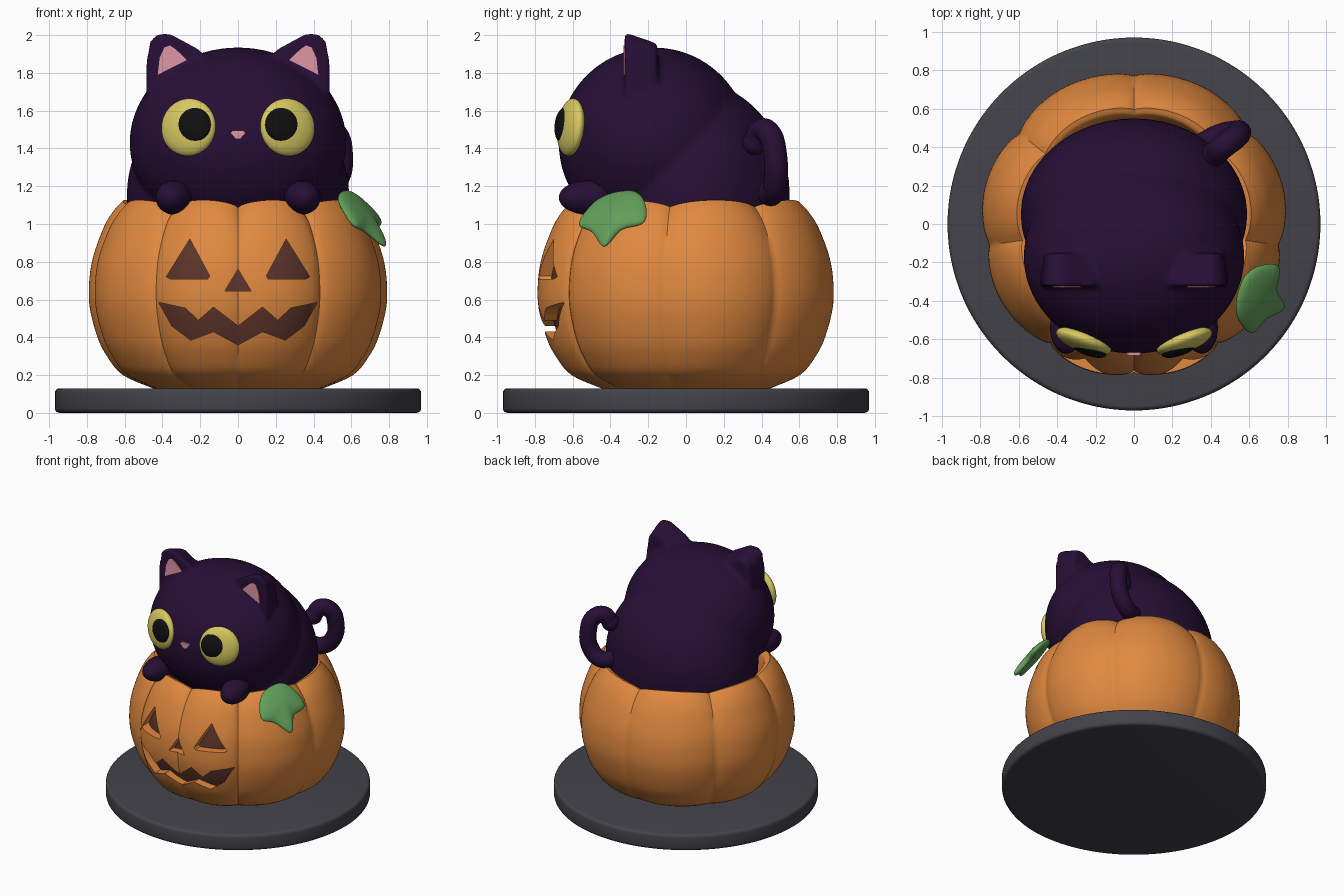
import bpy, bmesh, math
from mathutils import Matrix, Vector
from math import radians as rad

if "Cube" in bpy.data.objects:
    bpy.data.objects.remove(bpy.data.objects["Cube"])


def mat(name, r, g, b):
    m = bpy.data.materials.new(name)
    m.diffuse_color = (r, g, b, 1)
    m.use_nodes = True
    m.node_tree.nodes["Principled BSDF"].inputs["Base Color"].default_value = m.diffuse_color
    return m


ORANGE = mat("pumpkin orange", 0.75, 0.25, 0.05)
BROWN = mat("carving brown", 0.11, 0.035, 0.023)
PURPLE = mat("cat dark purple", 0.02, 0.0045, 0.036)
YELLOW = mat("eye yellow", 0.68, 0.58, 0.12)
BLACK = mat("pupil black", 0.005, 0.005, 0.005)
PINK = mat("ear pink", 0.73, 0.31, 0.38)
GREEN = mat("leaf green", 0.12, 0.34, 0.10)
GREY = mat("base grey", 0.055, 0.055, 0.068)


def make(name, bm, material):
    bmesh.ops.recalc_face_normals(bm, faces=bm.faces)
    me = bpy.data.meshes.new(name)
    bm.to_mesh(me)
    bm.free()
    ob = bpy.data.objects.new(name, me)
    bpy.context.collection.objects.link(ob)
    me.materials.append(material)
    return ob


def finish(ob, angle=40):
    """Bake modifiers or curves, then smooth shade."""
    bpy.ops.object.select_all(action='DESELECT')
    ob.select_set(True)
    bpy.context.view_layer.objects.active = ob
    bpy.ops.object.convert(target='MESH')
    bpy.ops.object.shade_smooth_by_angle(angle=rad(angle))
    return ob


def ball(bm, loc, scale, rot=Matrix(), seg=48):
    m = Matrix.Translation(loc) @ rot @ Matrix.Diagonal((*scale, 1))
    bmesh.ops.create_uvsphere(bm, u_segments=seg, v_segments=seg // 2, radius=1, matrix=m)


def prism(bm, front, y0, y1, back=None):
    """Extrude an x-z outline along y."""
    a = [bm.verts.new((x, y0, z)) for x, z in front]
    b = [bm.verts.new((x, y1, z)) for x, z in (back or front)]
    n = len(a)
    bm.faces.new(a)
    bm.faces.new(b[::-1])
    for i in range(n):
        bm.faces.new((a[i], b[i], b[(i + 1) % n], a[(i + 1) % n]))


def flip(pts, s):
    return [(x * s, z) for x, z in pts]


def spline(pts, n):
    """Catmull-Rom through 2D points."""
    p = [Vector(q) for q in pts]
    p = [2 * p[0] - p[1]] + p + [2 * p[-1] - p[-2]]
    out = []
    for i in range(1, len(p) - 2):
        a, b, c, d = p[i - 1:i + 3]
        for k in range(n):
            t = k / n
            out.append(0.5 * (2 * b + (c - a) * t + (2 * a - 5 * b + 4 * c - d) * t * t
                              + (3 * b - a - 3 * c + d) * t ** 3))
    return out + [p[-2]]


# base disc
bm = bmesh.new()
bmesh.ops.create_cone(bm, cap_ends=True, segments=128, radius1=0.97, radius2=0.97, depth=0.13,
                      matrix=Matrix.Translation((0, 0, 0.065)))
base = make("base_disc", bm, GREY)
bv = base.modifiers.new("bevel", 'BEVEL')
bv.width, bv.segments = 0.025, 4
finish(base)

# pumpkin: lobed hollow shell
GROOVES = [-90, -55, -8, 38, 90, 142, 188, 235, 270]


def pumpkin_point(r, z, deg):
    i = max(k for k in range(8) if GROOVES[k] <= deg)
    g0, g1 = GROOVES[i], GROOVES[i + 1]
    dip = 1 - max(0, math.sin(math.pi * (deg - g0) / (g1 - g0))) ** 0.6
    near_mid = min(abs(deg - g) for g in (-90, 90, 270)) < 18
    f = 1.01 - (0.035 if near_mid else 0.055) * dip
    z -= 0.04 * dip * max(0, min(1, (z - 0.85) / 0.25))
    return (r * f * math.cos(rad(deg)), r * f * math.sin(rad(deg)), z)


outer = spline([(0.44, 0.125), (0.61, 0.2), (0.695, 0.3), (0.745, 0.4), (0.785, 0.55), (0.79, 0.68),
                (0.77, 0.82), (0.71, 0.99), (0.655, 1.08), (0.61, 1.127)], 4)
inner = spline([(0.61, 1.127), (0.575, 1.11), (0.56, 1.05), (0.55, 0.95)], 3)[1:]
profile = outer + inner
N = 216
bm = bmesh.new()
rings = [[bm.verts.new(pumpkin_point(r, z, -90 + 360 * k / N)) for k in range(N)] for r, z in profile]
for a, b in zip(rings, rings[1:]):
    for k in range(N):
        bm.faces.new((a[k], a[(k + 1) % N], b[(k + 1) % N], b[k]))
bm.faces.new(rings[0])
bm.faces.new(rings[-1])
pumpkin = make("pumpkin_shell", bm, ORANGE)

# carved face cutters
eye = [(0.255, 0.92), (0.38, 0.72), (0.36, 0.71), (0.16, 0.71), (0.15, 0.725)]
nose = [(0, 0.76), (0.07, 0.645), (-0.07, 0.645)]
upper = [(0.42, 0.585), (0.28, 0.555), (0.21, 0.49), (0.13, 0.56)]
lower = [(0.13, 0.43), (0.25, 0.385), (0.35, 0.46)]
mouth = (upper + [(0, 0.46)] + flip(upper[::-1], -1)
         + flip(lower[::-1], -1) + [(0, 0.36)] + lower)
bm = bmesh.new()
for shape in (eye, flip(eye, -1), nose, mouth):
    prism(bm, shape, -1.0, -0.5)
cutter = make("face_cutter", bm, ORANGE)
cutter.hide_render = True
bo = pumpkin.modifiers.new("carve", 'BOOLEAN')
bo.operation, bo.solver, bo.object = 'DIFFERENCE', 'EXACT', cutter
finish(pumpkin, 35)
bpy.data.objects.remove(cutter)

# brown floor of the carving, inside the wall
bm = bmesh.new()
rows = [[bm.verts.new(pumpkin_point(r - 0.065, z, (-90 + d) % 360 if d < 0 else -90 + d))
         for d in range(-44, 45, 2)] for r, z in outer if 0.28 < z < 1.0]
for a, b in zip(rows, rows[1:]):
    for k in range(len(a) - 1):
        bm.faces.new((a[k], a[k + 1], b[k + 1], b[k]))
finish(make("carving_floor", bm, BROWN), 80)

# cat: head, body and ears fused into one soft form
ear = [(0.17, 1.72), (0.19, 1.92), (0.28, 1.97), (0.36, 2.015), (0.42, 2.015), (0.47, 1.97),
       (0.49, 1.84), (0.49, 1.68)]
ear_back = [(0.335 + (x - 0.335) * 0.85, z if z < 1.8 else z - 0.06) for x, z in ear]
bm = bmesh.new()
ball(bm, (0, -0.17, 1.43), (0.575, 0.505, 0.505))
ball(bm, (0, 0.05, 1.15), (0.59, 0.5, 0.6))
for s in (1, -1):
    prism(bm, flip(ear, s), -0.325, -0.15, flip(ear_back, s))
bmesh.ops.recalc_face_normals(bm, faces=bm.faces)
cat = make("cat_head_and_body", bm, PURPLE)
rm = cat.modifiers.new("fuse", 'REMESH')
rm.mode, rm.voxel_size = 'VOXEL', 0.016
sm = cat.modifiers.new("soften", 'SMOOTH')
sm.factor, sm.iterations = 0.5, 9
finish(cat, 80)

# ear linings, eyes, pupils and paws, mirrored
lining = [(0.425, 1.79), (0.415, 1.88), (0.39, 1.935), (0.36, 1.945), (0.33, 1.925), (0.27, 1.868)]
for s, side in ((1, "right"), (-1, "left")):
    bm = bmesh.new()
    prism(bm, flip(lining, s), -0.33, -0.29)
    finish(make(side + "_ear_lining", bm, PINK))

    turn = Matrix.Rotation(rad(20 * s), 4, 'Z') @ Matrix.Rotation(rad(-6), 4, 'X')
    centre = Vector((0.262 * s, -0.61, 1.512))
    bm = bmesh.new()
    ball(bm, centre, (0.152, 0.055, 0.153), turn)
    finish(make(side + "_eye", bm, YELLOW), 80)
    bm = bmesh.new()
    ball(bm, centre + turn.to_3x3() @ Vector((-0.035 * s, -0.029, 0.008)), (0.1, 0.035, 0.095), turn)
    finish(make(side + "_pupil", bm, BLACK), 80)

    bm = bmesh.new()
    ball(bm, (0.34 * s, -0.52, 1.14), (0.095, 0.155, 0.09), Matrix.Rotation(rad(8 * s), 4, 'Z'), 32)
    finish(make(side + "_paw", bm, PURPLE), 80)

# cat nose
bm = bmesh.new()
prism(bm, [(-0.03, 1.495), (0.03, 1.495), (0.04, 1.482), (0.012, 1.45), (-0.012, 1.45), (-0.04, 1.482)],
      -0.685, -0.62)
finish(make("cat_nose", bm, PINK))

# curled tail
path = [(0.34, 0.40, 1.18), (0.44, 0.455, 1.16), (0.525, 0.475, 1.24), (0.545, 0.47, 1.38),
        (0.52, 0.445, 1.47), (0.46, 0.40, 1.495), (0.42, 0.365, 1.43)]
cu = bpy.data.curves.new("tail", 'CURVE')
cu.dimensions, cu.bevel_depth, cu.bevel_resolution, cu.resolution_u = '3D', 0.063, 6, 10
sp = cu.splines.new('BEZIER')
sp.bezier_points.add(len(path) - 1)
for bp, co in zip(sp.bezier_points, path):
    bp.co = co
    bp.handle_left_type = bp.handle_right_type = 'AUTO'
tail = bpy.data.objects.new("tail", cu)
bpy.context.collection.objects.link(tail)
cu.materials.append(PURPLE)
finish(tail, 80)
bm = bmesh.new()
ball(bm, path[-1], (0.066, 0.066, 0.066), seg=32)
finish(make("tail_tip", bm, PURPLE), 80)

# lobed leaf draped over the rim
outline = [(-0.31, 1.18), (-0.45, 1.15), (-0.535, 1.07), (-0.60, 0.97), (-0.49, 0.975), (-0.45, 0.84),
           (-0.38, 0.925), (-0.335, 0.985), (-0.20, 0.985), (-0.20, 1.10), (-0.24, 1.17)]
bm = bmesh.new()


def leaf_vert(y, z, lift=0):
    return bm.verts.new((0.55 + 0.45 * (y + 0.33) + 0.95 * (1.17 - z) + lift, y, z + lift))


mid = leaf_vert(-0.37, 1.06, 0.025)
edge = [leaf_vert(y, z) for y, z in outline]
for i in range(len(edge)):
    bm.faces.new((mid, edge[i], edge[(i + 1) % len(edge)]))
leaf = make("leaf", bm, GREEN)
so = leaf.modifiers.new("thickness", 'SOLIDIFY')
so.thickness, so.offset = 0.05, 0
ss = leaf.modifiers.new("round", 'SUBSURF')
ss.levels = ss.render_levels = 3
finish(leaf, 80)
